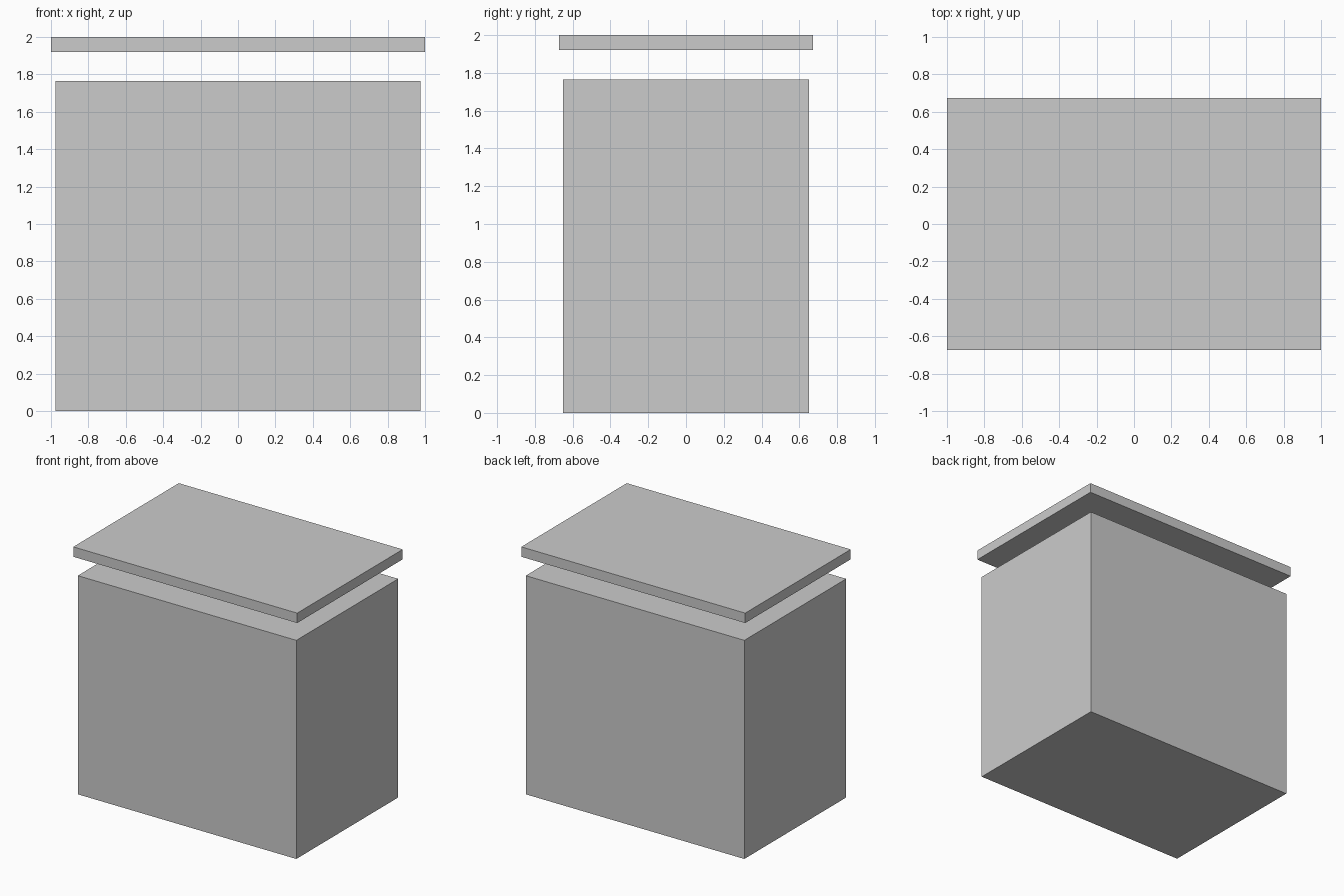
import bpy

if "Cube" in bpy.data.objects:
    bpy.data.objects.remove(bpy.data.objects["Cube"])


def box(name, width, depth, z_low, z_high):
    """Axis-aligned box centred on x = y = 0."""
    bpy.ops.mesh.primitive_cube_add(size=1, location=(0, 0, (z_low + z_high) / 2))
    obj = bpy.context.object
    obj.name = name
    obj.scale = (width, depth, z_high - z_low)
    bpy.ops.object.transform_apply(location=False, rotation=False, scale=True)
    return obj


# Main block
box("body", 1.952, 1.30, 0.0, 1.765)
# Thin slab floating above the block, with a slight overhang
box("lid", 2.0, 1.346, 1.92, 2.0)
